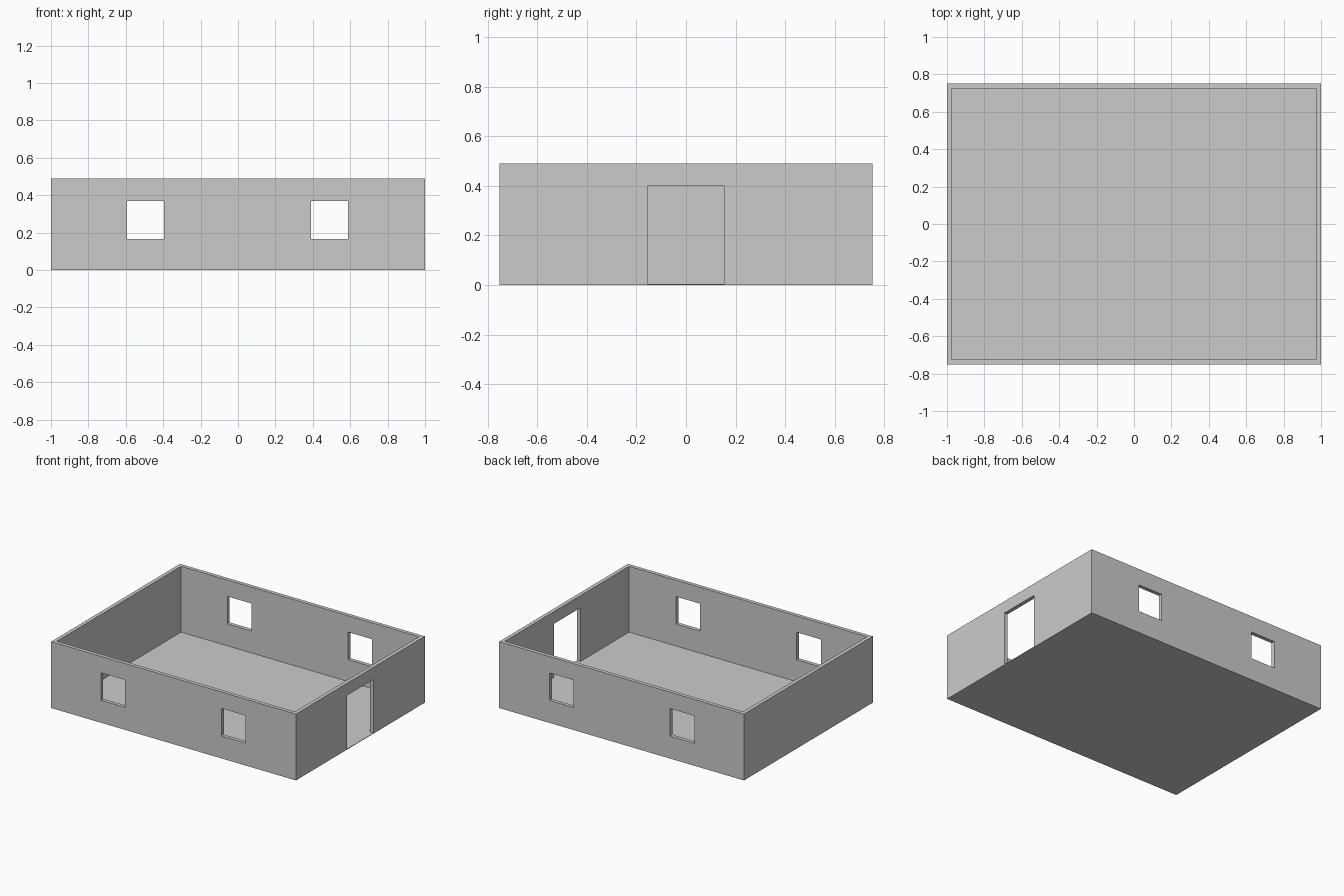
import bpy

if "Cube" in bpy.data.objects:
    bpy.data.objects.remove(bpy.data.objects["Cube"])

L, W, H = 2.0, 1.504, 0.49      # outer size
T, FLOOR = 0.028, 0.004         # wall and floor thickness

grey = bpy.data.materials.new("plain grey")
grey.diffuse_color = (0.6, 0.6, 0.6, 1)
grey.use_nodes = True
grey.node_tree.nodes["Principled BSDF"].inputs["Base Color"].default_value = grey.diffuse_color


def box(name, x, y, z):
    """Box spanning the given (low, high) ranges."""
    bpy.ops.mesh.primitive_cube_add(size=1)
    ob = bpy.context.object
    ob.name = name
    for v in ob.data.vertices:
        v.co = [r[0] if c < 0 else r[1] for c, r in zip(v.co, (x, y, z))]
    ob.data.materials.append(grey)
    return ob


# Open-topped shell: floor and four walls
shell = box("walls_and_floor", (-L/2, L/2), (-W/2, W/2), (0, H))

# Cutters: room interior, two window pairs through front and back, right doorway
cutters = [
    box("room_cutter", (-L/2 + T, L/2 - T), (-W/2 + T, W/2 - T), (FLOOR, H + 0.1)),
    box("left_window_cutter", (-0.594, -0.396), (-1, 1), (0.166, 0.369)),
    box("right_window_cutter", (0.391, 0.589), (-1, 1), (0.166, 0.369)),
    box("door_cutter", (0.8, 1.1), (-0.156, 0.154), (FLOOR, 0.4)),
]
for c in cutters:
    mod = shell.modifiers.new(c.name, 'BOOLEAN')
    mod.operation = 'DIFFERENCE'
    mod.solver = 'EXACT'
    mod.object = c
    bpy.context.view_layer.objects.active = shell
    bpy.ops.object.modifier_apply(modifier=mod.name)
    bpy.data.objects.remove(c)
